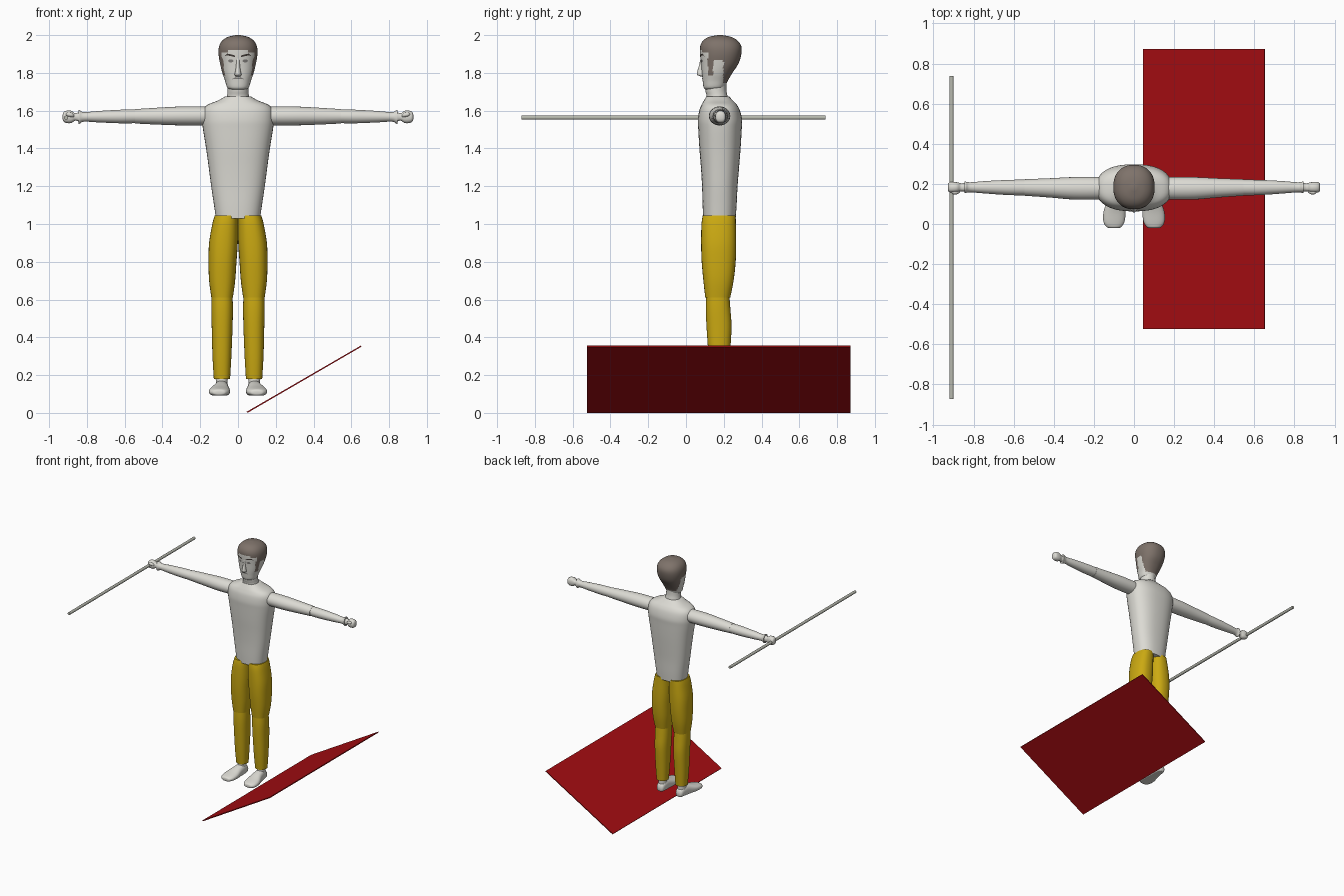
import bpy, bmesh, math
from mathutils import Vector
from mathutils.bvhtree import BVHTree


def material(name, rgb):
    m = bpy.data.materials.new(name)
    m.diffuse_color = (*rgb, 1)
    return m


WHITE = material("off_white", (0.72, 0.71, 0.66))
YELLOW = material("mustard_yellow", (0.60, 0.40, 0.006))
RED = material("deep_red", (0.38, 0.004, 0.006))
HAIR = material("hair_brown", (0.21, 0.17, 0.145))
DARK = material("dark_brown", (0.05, 0.04, 0.035))
STEEL = material("pole_grey", (0.48, 0.49, 0.43))
EYE = material("eye_grey", (0.22, 0.21, 0.20))


def spline(a, b, c, d, t):
    return tuple(0.5 * (2 * q + (r - p) * t + (2 * p - 5 * q + 4 * r - s) * t * t
                        + (3 * q - p - 3 * r + s) * t ** 3)
                 for p, q, r, s in zip(a, b, c, d))


def finish(bm, name, mats, smooth=True):
    bmesh.ops.recalc_face_normals(bm, faces=bm.faces)
    me = bpy.data.meshes.new(name)
    bm.to_mesh(me)
    bm.free()
    for m in mats:
        me.materials.append(m)
    ob = bpy.data.objects.new(name, me)
    bpy.context.collection.objects.link(ob)
    if smooth:
        bpy.ops.object.select_all(action='DESELECT')
        ob.select_set(True)
        bpy.context.view_layer.objects.active = ob
        bpy.ops.object.shade_smooth_by_angle(angle=math.radians(45))
    return ob


def loft(name, axis, rings, mats, side=1, seg=32, sub=4, power=2.0, floor=0.0):
    """Rings are (position on axis, centre u, centre v, radius u, radius v)."""
    full = []
    for i in range(len(rings) - 1):
        a, d = rings[max(i - 1, 0)], rings[min(i + 2, len(rings) - 1)]
        full += [spline(a, rings[i], rings[i + 1], d, k / sub) for k in range(sub)]
    full.append(rings[-1])
    bm = bmesh.new()
    loops = []
    for t, cu, cv, ru, rv in full:
        loop = []
        for k in range(seg):
            c, s = math.cos(math.tau * k / seg), math.sin(math.tau * k / seg)
            u = cu + ru * math.copysign(abs(c) ** (2 / power), c)
            v = cv + rv * math.copysign(abs(s) ** (2 / power), s)
            x, y, z = {'x': (t, u, v), 'y': (u, t, v), 'z': (u, v, t)}[axis]
            loop.append(bm.verts.new((x * side, y, max(z, floor))))
        loops.append(loop)
    for p, q in zip(loops, loops[1:]):
        for k in range(seg):
            n = (k + 1) % seg
            bm.faces.new((p[k], p[n], q[n], q[k]))
    bm.faces.new(loops[0])
    bm.faces.new(loops[-1])
    return finish(bm, name, mats)


# Torso and neck
loft("torso", 'z', [(1.03, 0, .177, .117, .086), (1.1, 0, .178, .127, .09),
     (1.2, 0, .179, .142, .094), (1.3, 0, .18, .155, .101), (1.4, 0, .18, .169, .109),
     (1.5, 0, .18, .185, .115), (1.55, 0, .18, .19, .117), (1.6, 0, .178, .186, .108),
     (1.63, 0, .176, .163, .094), (1.652, 0, .172, .11, .078),
     (1.675, 0, .168, .068, .06)], [WHITE], power=2.4, seg=40)
loft("neck", 'z', [(1.65, 0, .167, .066, .06), (1.68, 0, .164, .058, .055),
     (1.71, 0, .158, .055, .056), (1.76, 0, .158, .053, .056)], [WHITE])

# Head, with hair coloured by height and depth
head = loft("head", 'z', [(1.712, 0, .145, .042, .042), (1.724, 0, .149, .058, .056),
            (1.76, 0, .155, .069, .067), (1.80, 0, .165, .083, .081),
            (1.85, 0, .179, .095, .099), (1.90, 0, .184, .103, .109),
            (1.94, 0, .184, .100, .109), (1.97, 0, .182, .084, .092),
            (1.99, 0, .18, .054, .06), (2.0, 0, .18, .012, .012)],
            [WHITE, HAIR], seg=64, sub=6, power=2.25)


def is_hair(c):
    if c.y < .116:
        return c.z > (1.905 if abs(c.x) > .055 else 1.918)
    if c.y < .143:
        return c.z > 1.785
    if c.y < .198:
        return c.z > 1.865
    return c.z > 1.75


for f in head.data.polygons:
    f.material_index = int(is_hair(f.center))

# Nose
loft("nose", 'z', [(1.782, 0, .087, .012, .012), (1.79, 0, .082, .018, .023),
     (1.805, 0, .081, .015, .022), (1.84, 0, .083, .010, .014),
     (1.875, 0, .086, .009, .009), (1.885, 0, .09, .006, .006)], [WHITE], seg=16)

# Facial details: thin strips projected on the face
tree = BVHTree.FromPolygons([v.co for v in head.data.vertices],
                            [p.vertices[:] for p in head.data.polygons])


def face_strip(name, pts, mat, side=1):
    """Points are (x, bottom z, top z)."""
    bm = bmesh.new()
    rows = []
    for a, b in zip(pts, pts[1:] + pts[-1:]):
        for k in range(4 if a != b else 1):
            x, lo, hi = [p + (q - p) * k / 4 for p, q in zip(a, b)]
            row = []
            for z in (lo, (lo + hi) / 2, hi):
                hit = tree.ray_cast(Vector((x * side, -1, z)), Vector((0, 1, 0)))[0]
                row.append(bm.verts.new(hit + Vector((0, -.002, 0))))
            rows.append(row)
    for p, q in zip(rows, rows[1:]):
        for k in range(2):
            f = bm.faces.new((p[k], q[k], q[k + 1], p[k + 1]))
            f.normal_update()
            if f.normal.y > 0:
                f.normal_flip()
    me = bpy.data.meshes.new(name)
    bm.to_mesh(me)
    bm.free()
    me.materials.append(mat)
    bpy.context.collection.objects.link(bpy.data.objects.new(name, me))


for s, n in ((1, "left"), (-1, "right")):
    face_strip(n + "_eyebrow", [(.016, 1.884, 1.891), (.035, 1.888, 1.898),
               (.058, 1.893, 1.902), (.07, 1.887, 1.889)], DARK, s)
    face_strip(n + "_eye", [(.023, 1.862, 1.865), (.032, 1.856, 1.872),
               (.044, 1.856, 1.872), (.053, 1.862, 1.865)], EYE, s)
face_strip("mouth", [(-.028, 1.766, 1.769), (-.012, 1.768, 1.777), (0, 1.769, 1.774),
           (.012, 1.768, 1.777), (.028, 1.766, 1.769)], EYE)

# Arms, hands, legs and feet, mirrored left and right
for s, n in ((1, "left"), (-1, "right")):
    loft(n + "_upper_arm", 'x', [(.13, .178, 1.573, .05, .045), (.18, .178, 1.572, .056, .05),
         (.3, .178, 1.572, .056, .05), (.42, .18, 1.571, .048, .045),
         (.545, .182, 1.57, .041, .038)], [WHITE], s, seg=24)
    loft(n + "_forearm", 'x', [(.535, .182, 1.57, .039, .036), (.62, .182, 1.569, .038, .036),
         (.74, .183, 1.568, .031, .03), (.815, .183, 1.567, .025, .025),
         (.838, .183, 1.567, .028, .036), (.845, .183, 1.567, .028, .036)],
         [WHITE], s, seg=24)
    loft(n + "_hand", 'x', [(.84, .183, 1.567, .022, .026), (.862, .183, 1.567, .02, .02),
         (.882, .183, 1.567, .025, .032), (.905, .183, 1.567, .027, .033),
         (.922, .183, 1.567, .024, .026), (.928, .183, 1.567, .012, .013)],
         [WHITE], s, seg=20, power=2.4)
    loft(n + "_thumb", 'x', [(.868, .165, 1.572, .006, .007), (.88, .16, 1.577, .011, .011),
         (.9, .158, 1.58, .01, .01), (.91, .159, 1.58, .004, .004)], [WHITE], s, seg=12)
    loft(n + "_thigh", 'z', [(.61, .084, .168, .057, .066), (.7, .084, .172, .069, .08),
         (.8, .082, .173, .074, .09), (.9, .077, .173, .076, .093),
         (1.0, .068, .173, .068, .091), (1.046, .062, .176, .061, .087)],
         [YELLOW], s, power=2.4)
    loft(n + "_shin", 'z', [(.18, .085, .178, .043, .045), (.3, .085, .176, .05, .056),
         (.45, .084, .175, .055, .066), (.55, .084, .17, .057, .065),
         (.625, .084, .168, .055, .061)], [YELLOW], s, power=2.3)
    loft(n + "_ankle", 'z', [(.11, .086, .175, .034, .04), (.15, .086, .175, .031, .036),
         (.2, .086, .176, .033, .036)], [WHITE], s, seg=20)
    loft(n + "_foot", 'y', [(-.021, .1, .108, .02, .008), (-.015, .1, .109, .036, .016),
         (.01, .1, .111, .052, .022), (.06, .097, .115, .055, .03),
         (.12, .09, .122, .042, .042), (.17, .086, .125, .036, .045),
         (.21, .085, .118, .03, .032), (.222, .085, .112, .015, .014)],
         [WHITE], s, seg=28, power=2.3, floor=.092)

# Pole gripped in the right hand
loft("pole", 'y', [(-.872, -.91, 1.563, .011, .011), (.738, -.91, 1.563, .011, .011)],
     [STEEL], seg=16, sub=1)

# Tilted red cape panel
bm = bmesh.new()
section = [(.046, .006), (.05, 0), (.653, .35), (.65, .356)]
ends = [[bm.verts.new((x, y, z)) for x, z in section] for y in (-.523, .872)]
for k in range(4):
    n = (k + 1) % 4
    bm.faces.new((ends[0][k], ends[0][n], ends[1][n], ends[1][k]))
for e in ends:
    bm.faces.new(e)
finish(bm, "cape_panel", [RED], smooth=False)
